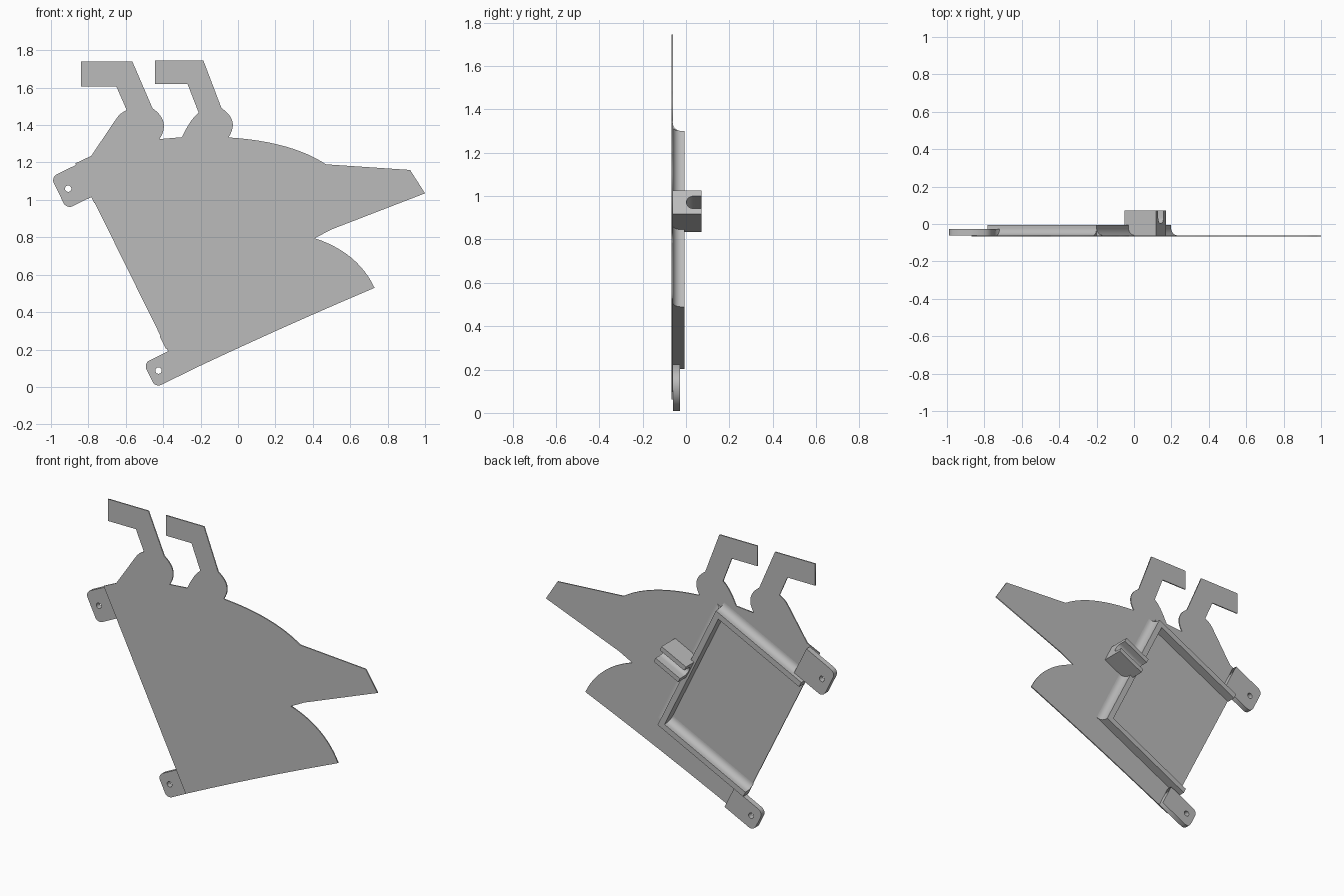
import bpy, bmesh, math
from mathutils import Vector

cube = bpy.data.objects.get("Cube")
if cube:
    bpy.data.objects.remove(cube, do_unlink=True)

grey = bpy.data.materials.new("plain_grey")
grey.use_nodes = True
grey.diffuse_color = (0.5, 0.5, 0.5, 1)
grey.node_tree.nodes["Principled BSDF"].inputs["Base Color"].default_value = (0.5, 0.5, 0.5, 1)

# Slanted directions in the x-z plane: ALONG the straight edge, ACROSS the plate
ALONG = Vector((0.441, -0.898))
ACROSS = Vector((0.898, 0.441))
CORNER = Vector((-0.2, 1.3))      # upper outer corner of the rib frame
FRONT, BACK, RIB_TOP = -0.068, -0.061, -0.006


def local(a, b):
    return CORNER + ALONG * a + ACROSS * b


def bend(a, c, b, n=12):
    """Points of a quadratic curve from a to b pulled towards c."""
    a, b, c = Vector(a), Vector(b), Vector(c)
    ts = [i / n for i in range(n + 1)]
    return [a * (1 - t) ** 2 + c * 2 * t * (1 - t) + b * t * t for t in ts]


def arc(centre, r, start, end, n):
    angles = [math.radians(start + (end - start) * i / n) for i in range(n + 1)]
    return [Vector((centre[0] + r * math.cos(t), centre[1] + r * math.sin(t))) for t in angles]


def select_only(ob):
    bpy.ops.object.select_all(action="DESELECT")
    ob.select_set(True)
    bpy.context.view_layer.objects.active = ob


def flat_part(name, loops, y0, y1):
    """Filled outline in x-z (further loops are holes) with thickness in y."""
    curve = bpy.data.curves.new(name, "CURVE")
    curve.dimensions, curve.fill_mode = "2D", "BOTH"
    curve.extrude = (y1 - y0) / 2
    for loop in loops:
        spline = curve.splines.new("POLY")
        spline.points.add(len(loop) - 1)
        for point, p in zip(spline.points, loop):
            point.co = (p[0], p[1], 0, 1)
        spline.use_cyclic_u = True
    ob = bpy.data.objects.new(name, curve)
    ob.rotation_euler.x = math.pi / 2
    ob.location.y = (y0 + y1) / 2
    bpy.context.collection.objects.link(ob)
    select_only(ob)
    bpy.ops.object.convert(target="MESH")
    ob = bpy.context.object
    ob.data.materials.clear()
    ob.data.materials.append(grey)


def sweep(name, profile, start, side, direction, length):
    """Push a (side, y) profile along a direction of the x-z plane."""
    bm = bmesh.new()
    verts = []
    for s, y in profile:
        p = start + side * s
        verts.append(bm.verts.new((p.x, y, p.y)))
    face = bm.faces.new(verts)
    new = bmesh.ops.extrude_face_region(bm, geom=[face])["geom"]
    step = Vector((direction.x, 0, direction.y)) * length
    bmesh.ops.translate(bm, vec=step, verts=[g for g in new if isinstance(g, bmesh.types.BMVert)])
    bmesh.ops.recalc_face_normals(bm, faces=bm.faces)
    mesh = bpy.data.meshes.new(name)
    bm.to_mesh(mesh)
    bm.free()
    mesh.materials.append(grey)
    ob = bpy.data.objects.new(name, mesh)
    bpy.context.collection.objects.link(ob)
    select_only(ob)
    bpy.ops.object.shade_smooth_by_angle(angle=math.radians(30))


# Thin silhouette plate, clockwise from the first hooked arm
outline = [(-0.84, 1.74), (-0.565, 1.74)]
outline += bend((-0.457, 1.49), (-0.358, 1.42), (-0.42, 1.325))
outline += bend((-0.3, 1.335), (-0.25, 1.44), (-0.21, 1.465), 4)
outline += [(-0.27, 1.62), (-0.445, 1.62), (-0.445, 1.745), (-0.185, 1.745)]
outline += bend((-0.088, 1.49), (0.009, 1.427), (-0.05, 1.335))
outline += bend((-0.04, 1.333), (0.29, 1.31), (0.47, 1.19))
outline += [(0.92, 1.16), (1, 1.035), (0.5, 0.842)]
outline += bend((0.41, 0.795), (0.64, 0.72), (0.73, 0.53))
outline += bend((0.72, 0.525), (0.2, 0.305), (-0.31, 0.062), 6)
outline += [(-0.87, 1.195), (-0.785, 1.235)]
outline += bend((-0.65, 1.435), (-0.63, 1.465), (-0.595, 1.48), 4)
outline += [(-0.65, 1.605), (-0.84, 1.605)]
flat_part("plate", [outline], FRONT, BACK)


# Mounting tabs with rounded outer corners and a screw hole
def tab(name, corner, width, hole):
    corner, r, reach = Vector(corner), 0.035, 0.145
    shape = [(0.075, 0), (0.075, width)]
    shape += arc((r - reach, width - r), r, 90, 180, 6)
    shape += arc((r - reach, r), r, 180, 270, 6)
    loop = [corner + ACROSS * b + ALONG * a for b, a in shape]
    flat_part(name, [loop, arc(hole, 0.017, 0, 345, 23)], BACK, -0.028)


tab("upper_tab", (-0.87, 1.185), 0.19, (-0.908, 1.06))
tab("lower_tab", (-0.375, 0.19), 0.145, (-0.425, 0.087))


# Raised frame of three ribs, open on the straight edge
def rib_profile(outer, inner):
    """Side is measured outwards; each flagged foot flares in a concave fillet."""
    r, width = 0.04, 0.035
    top = RIB_TOP
    out = arc((r, BACK + r), r, 180, 270, 8) if outer else [(0, BACK)]
    inn = arc((-width - r, BACK + r), r, 270, 360, 8) if inner else [(-width, BACK)]
    return [(-width, top), (0, top)] + [tuple(p) for p in out] + [tuple(p) for p in inn]


HEIGHT, DEPTH = 0.903, 0.65
sweep("upper_rib", rib_profile(True, False), local(0, -DEPTH), -ALONG, ACROSS, DEPTH)
sweep("side_rib", rib_profile(True, False), local(0, 0), ACROSS, ALONG, HEIGHT)
sweep("lower_rib", rib_profile(False, True), local(HEIGHT, -DEPTH), ALONG, ACROSS, DEPTH)

# Clip block with a round-bottomed slot running across it
half, slot, tip = 0.06, 0.032, 0.072
clip = [(-half, BACK), (half, BACK), (half, tip), (slot, tip)]
clip += [tuple(p) for p in arc((0, 0.034), slot, 0, -180, 12)]
clip += [(-slot, tip), (-half, tip)]
sweep("clip_block", clip, Vector((0.06, 0.93)) - ACROSS * 0.093, ALONG, ACROSS, 0.186)
